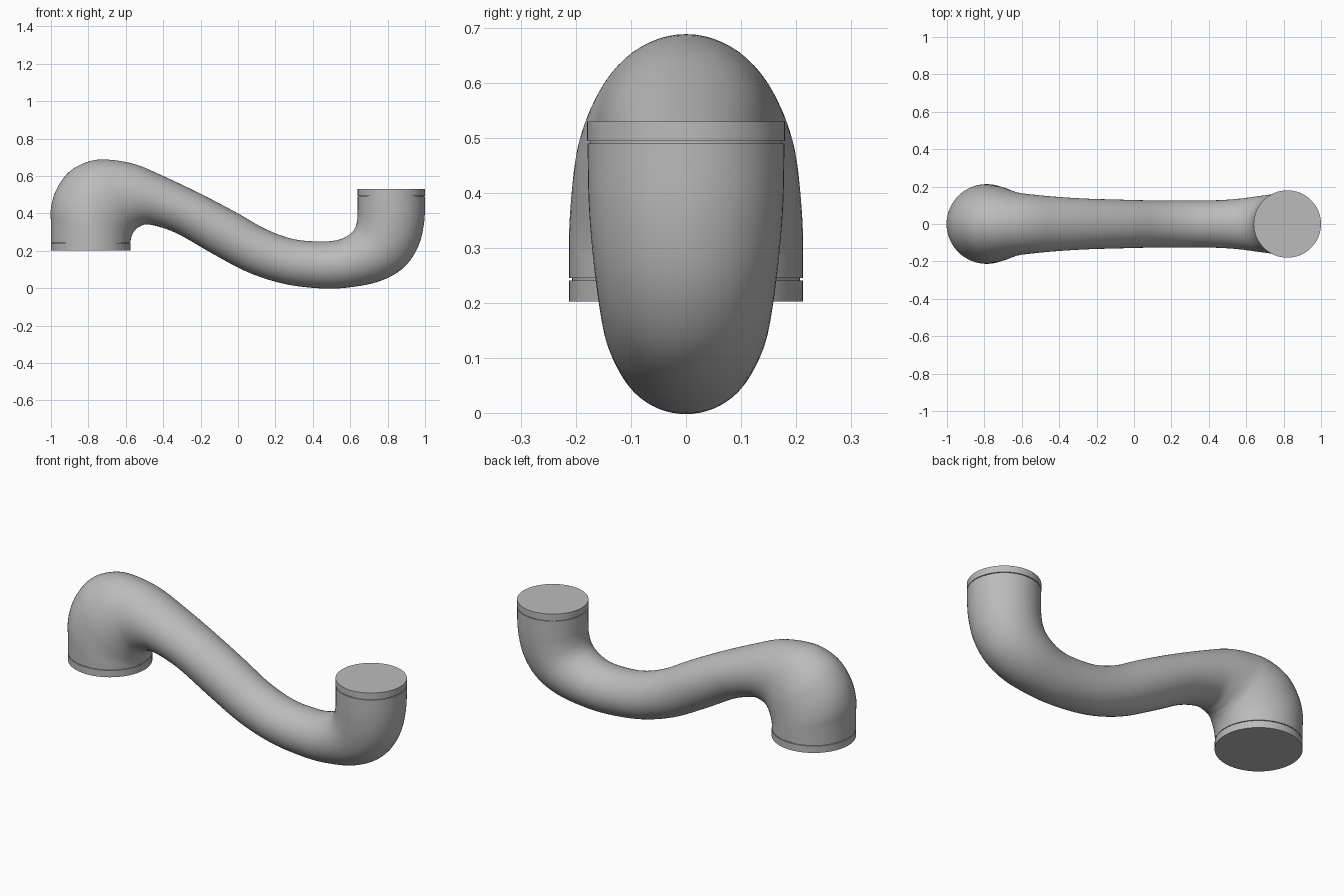
import bpy, bmesh
from math import sin, cos, pi
from mathutils import Vector

cube = bpy.data.objects.get("Cube")
if cube:
    bpy.data.objects.remove(cube, do_unlink=True)

# Single grey finish
grey = bpy.data.materials.new("plain grey")
grey.use_nodes = True
colour = (0.5, 0.5, 0.5, 1.0)
grey.diffuse_color = colour
grey.node_tree.nodes["Principled BSDF"].inputs["Base Color"].default_value = colour

SIDES = 64
STEPS = 5


def catmull_rom(a, b, c, d, t):
    return 0.5 * (2 * b + (c - a) * t + (2 * a - 5 * b + 4 * c - d) * t ** 2
                  + (3 * b - a - 3 * c + d) * t ** 3)


def smooth_sections(keys):
    """Blend the key sections into a dense list of sections."""
    keys = [Vector(k) for k in keys]
    padded = [keys[0]] + keys + [keys[-1]]
    result = []
    for i in range(len(keys) - 1):
        for s in range(STEPS):
            result.append(catmull_rom(*padded[i:i + 4], s / STEPS))
    return result + [keys[-1]]


def loft(name, sections):
    """Skin elliptical rings; each is (upper x, upper z, lower x, lower z, half width)."""
    bm = bmesh.new()
    rings = []
    for ux, uz, lx, lz, width in sections:
        upper, lower = Vector((ux, 0, uz)), Vector((lx, 0, lz))
        middle, axis = (upper + lower) / 2, (upper - lower) / 2
        side = Vector((0, width, 0))
        rings.append([bm.verts.new(middle + axis * cos(a) + side * sin(a))
                      for a in (2 * pi * i / SIDES for i in range(SIDES))])
    for first, second in zip(rings, rings[1:]):
        for i in range(SIDES):
            j = (i + 1) % SIDES
            bm.faces.new((first[i], first[j], second[j], second[i]))
    bm.faces.new(rings[0])
    bm.faces.new(rings[-1])
    bmesh.ops.recalc_face_normals(bm, faces=bm.faces)
    mesh = bpy.data.meshes.new(name)
    bm.to_mesh(mesh)
    bm.free()
    mesh.materials.append(grey)
    obj = bpy.data.objects.new(name, mesh)
    bpy.context.collection.objects.link(obj)
    bpy.ops.object.select_all(action="DESELECT")
    obj.select_set(True)
    bpy.context.view_layer.objects.active = obj
    bpy.ops.object.shade_smooth_by_angle(angle=pi / 6)
    return obj


def collar(name, x, radius, seam, end):
    """Short end ring, set off from the pipe by a fine groove."""
    gap = 0.004 if end > seam else -0.004
    neck = radius - 0.006
    profile = [(neck, seam), (neck, seam + gap), (radius, seam + gap), (radius, end)]
    loft(name, [(x - r, z, x + r, z, r) for r, z in profile])


# Curved pipe: wide downward elbow, slim sloping run, upward elbow
loft("pipe_body", smooth_sections([
    (-1, .245, -.575, .245, .213),
    (-1, .34, -.575, .25, .213),
    (-1, .43, -.574, .256, .212),
    (-.97, .53, -.572, .265, .208),
    (-.9, .625, -.568, .28, .2),
    (-.8, .677, -.56, .297, .184),
    (-.7, .688, -.548, .313, .168),
    (-.55, .663, -.525, .33, .157),
    (-.4, .6, -.47, .34, .147),
    (-.2, .505, -.33, .295, .136),
    (0, .4, -.14, .187, .13),
    (.15, .315, .05, .087, .126),
    (.3, .262, .24, .025, .125),
    (.45, .25, .43, 0, .127),
    (.54, .26, .58, .003, .135),
    (.6, .29, .75, .035, .15),
    (.627, .325, .88, .105, .16),
    (.638, .37, .96, .215, .17),
    (.64, .42, .995, .35, .177),
    (.64, .49, 1, .49, .179),
]))

# End collars
collar("lower_collar", -.787, .213, .245, .203)
collar("upper_collar", .82, .18, .49, .53)
